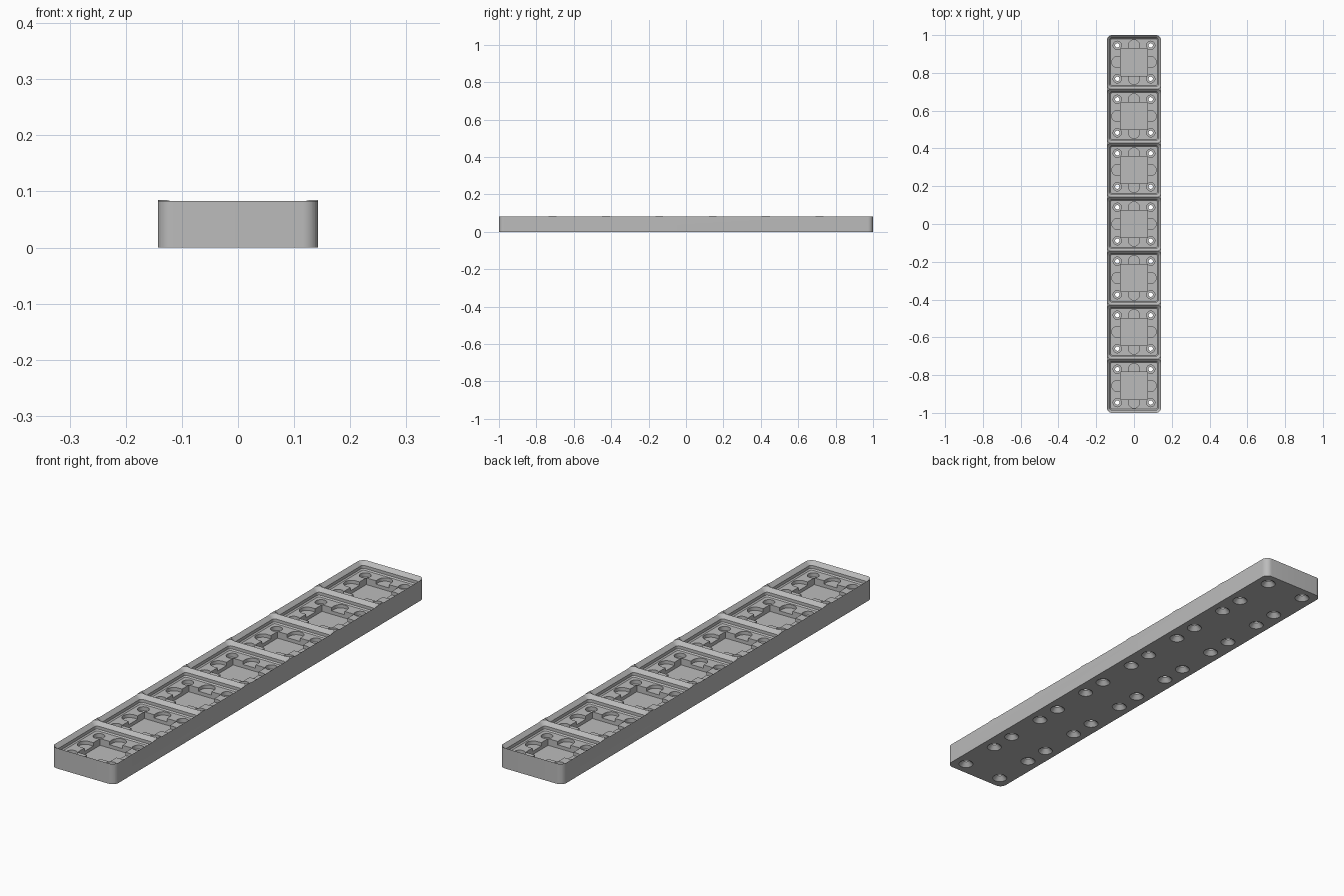
import bpy, bmesh, math

if "Cube" in bpy.data.objects:
    bpy.data.objects.remove(bpy.data.objects["Cube"], do_unlink=True)

CELLS = 7
PITCH = 42.0                     # working units, scaled so the length is 2
S = 2 / (CELLS * PITCH)
FLOOR = 7.5                      # floor of the pockets
TOP = FLOOR + 5
STEPS = 10                       # segments per quarter round

plastic = bpy.data.materials.new("light_grey")
plastic.use_nodes = True
grey = (0.5, 0.5, 0.5, 1)
plastic.diffuse_color = grey
plastic.node_tree.nodes["Principled BSDF"].inputs["Base Color"].default_value = grey


def ring(hx, hy, r):
    """Rounded rectangle outline; becomes a circle or slot when r fills it."""
    pts = []
    for q, (sx, sy) in enumerate([(1, 1), (-1, 1), (-1, -1), (1, -1)]):
        for i in range(STEPS + 1):
            a = (q + i / STEPS) * math.pi / 2
            pts.append((sx * (hx - r) + r * math.cos(a), sy * (hy - r) + r * math.sin(a)))
    return pts


def loft(name, sections, centres):
    """Closed solid through (z, half_x, half_y, radius) sections at each centre."""
    bm = bmesh.new()
    for cx, cy in centres:
        rings = [[bm.verts.new(((cx + x) * S, (cy + y) * S, z * S)) for x, y in ring(hx, hy, r)]
                 for z, hx, hy, r in sections]
        n = len(rings[0])
        for lo, hi in zip(rings, rings[1:]):
            for i in range(n):
                j = (i + 1) % n
                bm.faces.new((lo[i], lo[j], hi[j], hi[i]))
        bm.faces.new(rings[0][::-1])
        bm.faces.new(rings[-1])
    bmesh.ops.remove_doubles(bm, verts=bm.verts, dist=1e-6)
    bmesh.ops.recalc_face_normals(bm, faces=bm.faces)
    mesh = bpy.data.meshes.new(name)
    bm.to_mesh(mesh)
    bm.free()
    mesh.materials.append(plastic)
    obj = bpy.data.objects.new(name, mesh)
    bpy.context.collection.objects.link(obj)
    return obj


def disc(z, r):
    return (z, r, r, r)


# Solid block with rounded corners
half = PITCH / 2
plate = loft("base_plate", [(z, half, CELLS * half, 4) for z in (0, TOP)], [(0, 0)])

cells = [(0, (i - (CELLS - 1) / 2) * PITCH) for i in range(CELLS)]
corners = [(sx * 13, y + sy * 13) for _, y in cells for sx in (-1, 1) for sy in (-1, 1)]

# Stepped pocket: small chamfer, straight wall, large chamfer
pocket = [(FLOOR + h, half - inset, half - inset, 4 - inset)
          for h, inset in [(0, 2.85), (0.7, 2.15), (2.5, 2.15), (5.35, -0.7)]]
# Screw hole with countersink below and magnet seat above
screw = [disc(-1, 5.2), disc(2.5, 1.7), disc(FLOOR - 2.4, 1.7),
         disc(FLOOR - 2.4, 3.25), disc(FLOOR + 0.4, 3.25)]


def prism(depth, hx, hy, r):
    return [(z, hx, hy, r) for z in (FLOOR - depth, FLOOR + 0.4)]


cutters = [
    loft("pocket_cutter_even", pocket, cells[::2]),
    loft("pocket_cutter_odd", pocket, cells[1::2]),
    loft("slot_cutter_across", prism(2, 17.3, 4.25, 4.25), cells),
    loft("slot_cutter_along", prism(2, 4.25, 17.3, 4.25), cells),
    loft("weight_well_cutter", prism(4, 10.65, 10.65, 0), cells),
    loft("screw_hole_cutter", screw, corners),
]
for cutter in cutters:
    cutter.hide_render = True
    mod = plate.modifiers.new(cutter.name, "BOOLEAN")
    mod.operation = "DIFFERENCE"
    mod.solver = "EXACT"
    mod.object = cutter

# Bake the cuts, then drop the cutters
bpy.context.view_layer.update()
graph = bpy.context.evaluated_depsgraph_get()
baked = bpy.data.meshes.new_from_object(plate.evaluated_get(graph))
plate.modifiers.clear()
plate.data = baked
baked.materials.clear()
baked.materials.append(plastic)
for poly in baked.polygons:
    poly.material_index = 0
for cutter in cutters:
    bpy.data.objects.remove(cutter, do_unlink=True)

# Smooth rounds, keep sharp edges
for obj in bpy.context.selected_objects:
    obj.select_set(False)
plate.select_set(True)
bpy.context.view_layer.objects.active = plate
bpy.ops.object.shade_smooth_by_angle(angle=math.radians(30))
